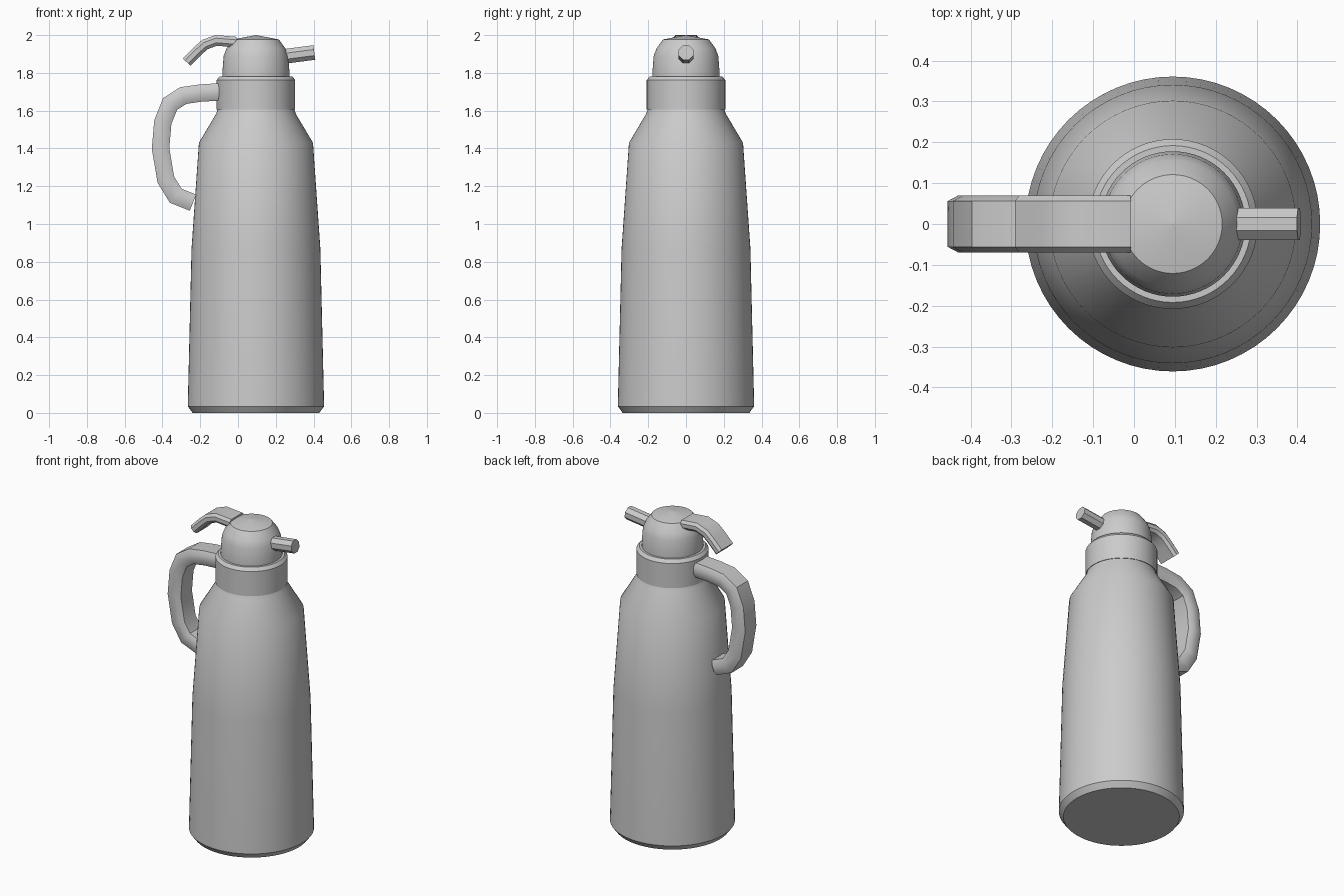
import bpy, bmesh, math
from mathutils import Vector

AXIS_X = 0.095  # centre line of the flask

old = bpy.data.objects.get("Cube")
if old:
    bpy.data.objects.remove(old, do_unlink=True)

grey = bpy.data.materials.new("plain grey")
grey.use_nodes = True
colour = (0.6, 0.6, 0.6, 1)
grey.diffuse_color = colour
grey.node_tree.nodes["Principled BSDF"].inputs["Base Color"].default_value = colour


def finish(bm, name):
    """Turn a bmesh into a smooth object with its sharp edges kept."""
    bmesh.ops.remove_doubles(bm, verts=bm.verts, dist=1e-5)
    bmesh.ops.recalc_face_normals(bm, faces=bm.faces)
    mesh = bpy.data.meshes.new(name)
    bm.to_mesh(mesh)
    bm.free()
    mesh.materials.append(grey)
    obj = bpy.data.objects.new(name, mesh)
    bpy.context.collection.objects.link(obj)
    bpy.ops.object.select_all(action="DESELECT")
    obj.select_set(True)
    bpy.context.view_layer.objects.active = obj
    bpy.ops.object.shade_smooth_by_angle(angle=math.radians(30))
    return obj


def skin(bm, rings, capped):
    """Join successive closed rings of vertices with quads."""
    n = len(rings[0])
    for a, b in zip(rings, rings[1:]):
        for i in range(n):
            j = (i + 1) % n
            bm.faces.new((a[i], a[j], b[j], b[i]))
    if capped:
        bm.faces.new(rings[0])
        bm.faces.new(rings[-1])


def lathe(name, profile, sides=64):
    """Revolve (radius, height) points around the flask axis."""
    bm = bmesh.new()
    rings = []
    for r, z in profile:
        angles = [math.tau * i / sides for i in range(sides)]
        rings.append([bm.verts.new((AXIS_X + r * math.cos(a), r * math.sin(a), z))
                      for a in angles])
    skin(bm, rings, True)
    return finish(bm, name)


def sweep(name, path, section):
    """Sweep a (width, thickness) section along an (x, z) path."""
    bm = bmesh.new()
    points = [Vector((x, 0, z)) for x, z in path]
    rings = []
    last = len(points) - 1
    for i, p in enumerate(points):
        before = (p - points[i - 1]).normalized() if i else Vector()
        after = (points[i + 1] - p).normalized() if i < last else Vector()
        tangent = (before + after).normalized()
        normal = tangent.cross(Vector((0, 1, 0)))
        # mitre keeps the thickness even around bends
        mitre = 1 / tangent.dot(after if i < last else before)
        rings.append([bm.verts.new(p + Vector((0, w, 0)) + normal * t * mitre)
                      for w, t in section])
    skin(bm, rings, True)
    return finish(bm, name)


def chamfered(w, t, cw, ct):
    """Eight-sided flattened section from half sizes and chamfers."""
    return [(w, ct), (cw, t), (-cw, t), (-w, ct),
            (-w, -ct), (-cw, -t), (cw, -t), (w, -ct)]


# Flask body, collar and domed lid
lathe("body", [(0.335, 0), (0.361, 0.035), (0.341, 0.87), (0.302, 1.43),
               (0.21, 1.585), (0.2, 1.62)])
lathe("collar", [(0.19, 1.605), (0.208, 1.605), (0.208, 1.762),
                 (0.192, 1.782), (0.182, 1.782)])
lathe("lid", [(0.178, 1.76), (0.178, 1.8), (0.171, 1.89),
              (0.156, 1.93), (0.121, 1.977), (0.001, 2.0)])

# Side handle
sweep("handle", [(-0.09, 1.7), (-0.2, 1.693), (-0.29, 1.68), (-0.36, 1.635),
                 (-0.398, 1.54), (-0.41, 1.4), (-0.382, 1.235),
                 (-0.33, 1.15), (-0.238, 1.113)],
      chamfered(0.07, 0.046, 0.056, 0.02))

# Press lever on the lid
sweep("lever", [(-0.01, 1.963), (-0.115, 1.972), (-0.175, 1.95),
                (-0.215, 1.915), (-0.272, 1.857)],
      chamfered(0.07, 0.028, 0.056, 0.012))

# Pouring spout
octagon = [(0.042 * math.cos(a), 0.042 * math.sin(a))
           for a in (math.tau * (i + 0.5) / 8 for i in range(8))]
sweep("spout", [(0.22, 1.884), (0.404, 1.908)], octagon)
